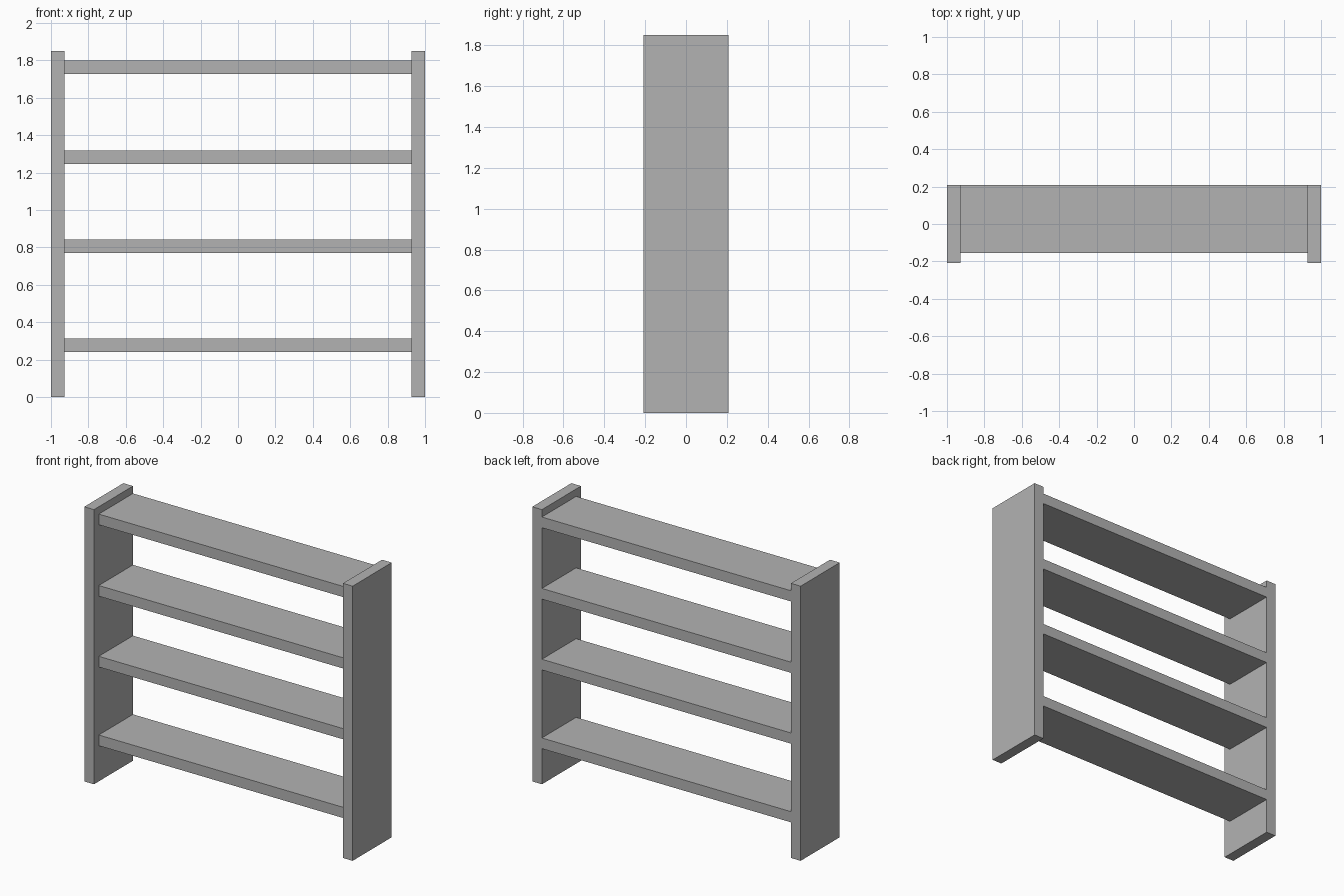
import bpy

default = bpy.data.objects.get("Cube")
if default:
    bpy.data.objects.remove(default, do_unlink=True)

GREY = (0.45, 0.45, 0.45, 1)
grey = bpy.data.materials.new("plain_grey")
grey.use_nodes = True
grey.diffuse_color = GREY
grey.node_tree.nodes["Principled BSDF"].inputs["Base Color"].default_value = GREY

HEIGHT = 1.85
BACK = 0.208            # half the depth of the side panels
SHELF_FRONT = -0.156    # shelves are set back from the front
BOARD = 0.072           # thickness of every board
INNER = 1 - BOARD       # inner face of the side panels


def board(name, low, high):
    """Box spanning two opposite corners."""
    centre = [(a + b) / 2 for a, b in zip(low, high)]
    bpy.ops.mesh.primitive_cube_add(size=1, location=centre)
    obj = bpy.context.object
    obj.name = name
    obj.scale = [b - a for a, b in zip(low, high)]
    bpy.ops.object.transform_apply(location=False, rotation=False, scale=True)
    obj.data.materials.append(grey)


# Side panels
board("right_side_panel", (-1, -BACK, 0), (-INNER, BACK, HEIGHT))
board("left_side_panel", (INNER, -BACK, 0), (1, BACK, HEIGHT))

# Shelves, flush with the back
for i, bottom in enumerate((0.24, 0.77, 1.247, 1.728), start=1):
    board(f"shelf_{i}", (-INNER, SHELF_FRONT, bottom), (INNER, BACK, bottom + BOARD))
